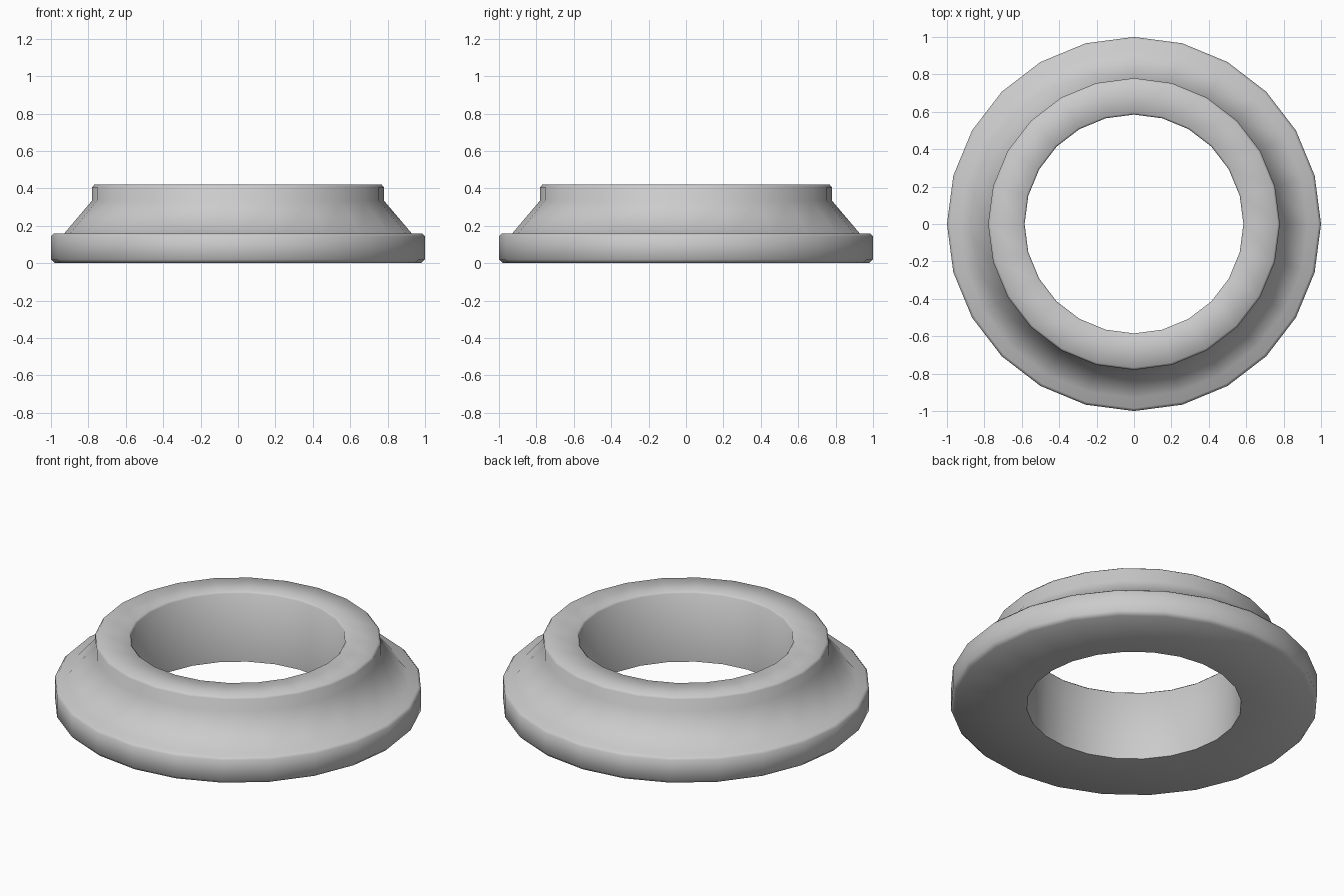
import bpy, bmesh, math

if "Cube" in bpy.data.objects:
    bpy.data.objects.remove(bpy.data.objects["Cube"])

SIDES = 24

def lathe(name, profile, sides):
    """Revolve a closed (radius, height) profile around z."""
    bm = bmesh.new()
    rings = []
    for i in range(sides):
        a = 2 * math.pi * i / sides
        rings.append([bm.verts.new((r * math.cos(a), r * math.sin(a), z)) for r, z in profile])
    n = len(profile)
    for i in range(sides):
        a, b = rings[i], rings[(i + 1) % sides]
        for j in range(n):
            k = (j + 1) % n
            bm.faces.new((a[j], b[j], b[k], a[k]))
    bmesh.ops.recalc_face_normals(bm, faces=bm.faces)
    mesh = bpy.data.meshes.new(name)
    bm.to_mesh(mesh)
    bm.free()
    obj = bpy.data.objects.new(name, mesh)
    bpy.context.collection.objects.link(obj)
    return obj

# Ring section: bevelled flange, sloped shoulder, upright collar, straight bore
profile = [
    (0.585, 0.0), (0.98, 0.0), (1.0, 0.02),
    (1.0, 0.143), (0.985, 0.158), (0.93, 0.158),
    (0.78, 0.335), (0.78, 0.407), (0.768, 0.42),
    (0.595, 0.42), (0.585, 0.41),
]
ring = lathe("collar_ring", profile, SIDES)

# Smooth sides with crisp rims
bpy.context.view_layer.objects.active = ring
ring.select_set(True)
bpy.ops.object.shade_smooth_by_angle(angle=math.radians(50))
